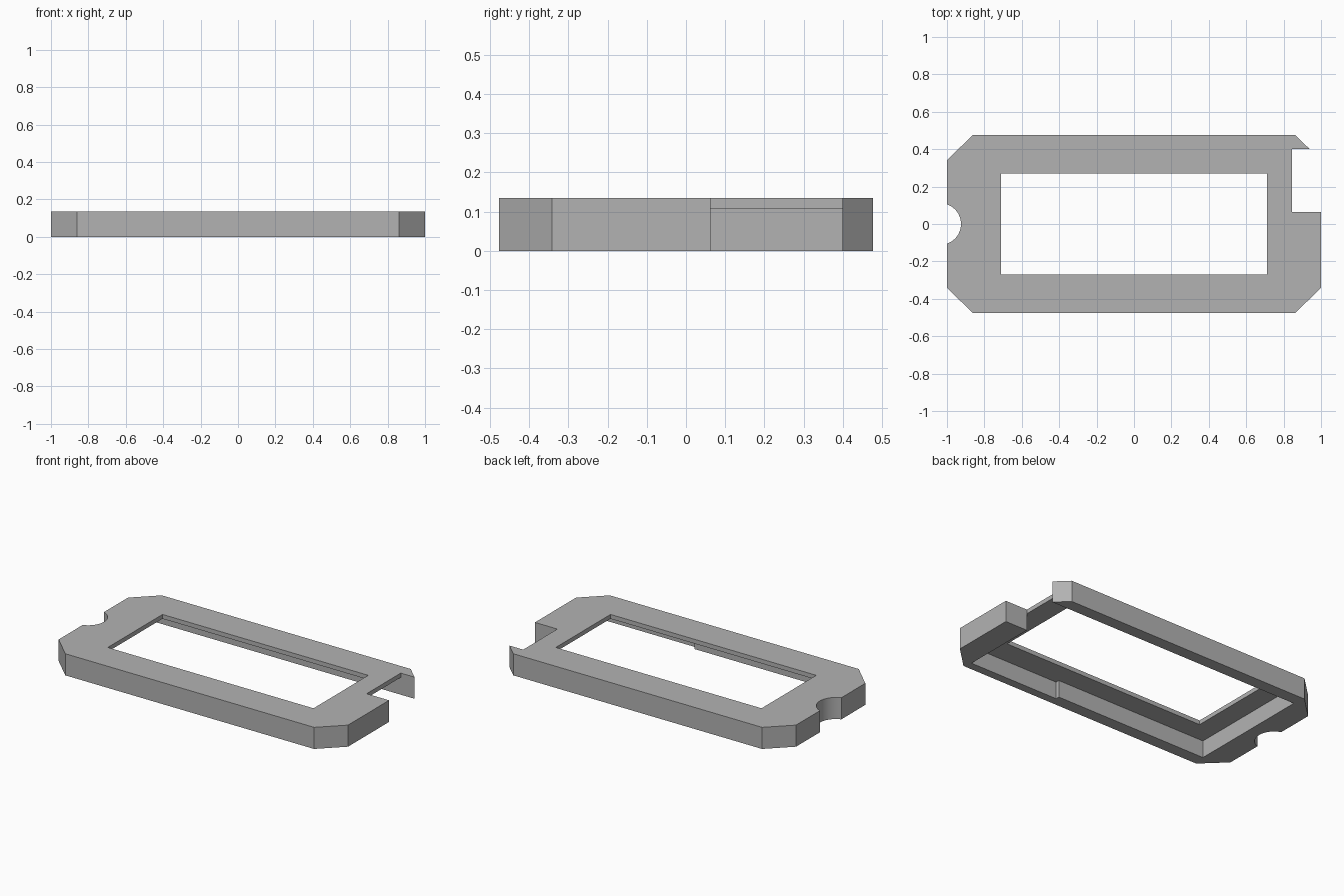
import bpy
import bmesh
import math

cube = bpy.data.objects.get("Cube")
if cube:
    bpy.data.objects.remove(cube, do_unlink=True)

HEIGHT, LIP_BASE = 0.135, 0.108
HALF_X, HALF_Y = 1.0, 0.477
CHAMFER_X, CHAMFER_Y = 0.86, 0.342
RECESS_X, RECESS_Y = 0.845, 0.40

grey = bpy.data.materials.new("matte_grey")
grey.use_nodes = True
colour = (0.45, 0.45, 0.45, 1)
grey.diffuse_color = colour
grey.node_tree.nodes["Principled BSDF"].inputs["Base Color"].default_value = colour


def prism(name, outline, z0, z1):
    """Extrude a counter-clockwise outline from z0 to z1."""
    bm = bmesh.new()
    base = bm.faces.new([bm.verts.new((x, y, z0)) for x, y in outline])
    top = bmesh.ops.extrude_face_region(bm, geom=[base])["geom"]
    bmesh.ops.translate(bm, vec=(0, 0, z1 - z0),
                        verts=[v for v in top if isinstance(v, bmesh.types.BMVert)])
    bmesh.ops.recalc_face_normals(bm, faces=bm.faces)
    mesh = bpy.data.meshes.new(name)
    bm.to_mesh(mesh)
    bm.free()
    mesh.materials.append(grey)
    obj = bpy.data.objects.new(name, mesh)
    bpy.context.collection.objects.link(obj)
    return obj


def cut(target, cutter):
    """Subtract the cutter from the target and discard it."""
    cutter.hide_render = True
    mod = target.modifiers.new(cutter.name, "BOOLEAN")
    mod.operation, mod.solver, mod.object = "DIFFERENCE", "EXACT", cutter
    bpy.context.view_layer.objects.active = target
    bpy.ops.object.modifier_apply(modifier=mod.name)
    bpy.data.objects.remove(cutter, do_unlink=True)


# Round finger notch on the right end, listed from back to front
radius, depth = 0.111, 0.075
centre_x = -HALF_X + depth - radius
sweep = math.acos((-HALF_X - centre_x) / radius)
STEPS = 20
round_notch = []
for i in range(STEPS + 1):
    a = sweep * (1 - 2 * i / STEPS)
    round_notch.append((centre_x + radius * math.cos(a), radius * math.sin(a)))

# Chamfered frame outline with the square notch cut into the left end
tip_x = CHAMFER_X + (HALF_Y - RECESS_Y) * (HALF_X - CHAMFER_X) / (HALF_Y - CHAMFER_Y)
outline = [(-CHAMFER_X, -HALF_Y), (CHAMFER_X, -HALF_Y), (HALF_X, -CHAMFER_Y),
           (HALF_X, 0.063), (RECESS_X, 0.063), (RECESS_X, RECESS_Y),
           (tip_x, RECESS_Y), (CHAMFER_X, HALF_Y), (-CHAMFER_X, HALF_Y),
           (-HALF_X, CHAMFER_Y)] + round_notch + [(-HALF_X, -CHAMFER_Y)]
frame = prism("bezel_frame", outline, 0, HEIGHT)

# Underside recess, slightly wider along part of the front wall
step_x, step_y = 0.22, -0.424
recess = [(-RECESS_X, -RECESS_Y), (step_x, -RECESS_Y), (step_x, step_y),
          (RECESS_X, step_y), (RECESS_X, RECESS_Y), (-RECESS_X, RECESS_Y)]
cut(frame, prism("recess_cutter", recess, -0.1, LIP_BASE))

# Window opening through the top lip
wx, wy = 0.711, 0.27
window = [(-wx, -wy), (wx, -wy), (wx, wy), (-wx, wy)]
cut(frame, prism("window_cutter", window, -0.1, HEIGHT + 0.1))

# Smooth the round notch while keeping the edges sharp
bpy.ops.object.select_all(action="DESELECT")
frame.select_set(True)
bpy.context.view_layer.objects.active = frame
bpy.ops.object.shade_smooth_by_angle(angle=math.radians(25))
